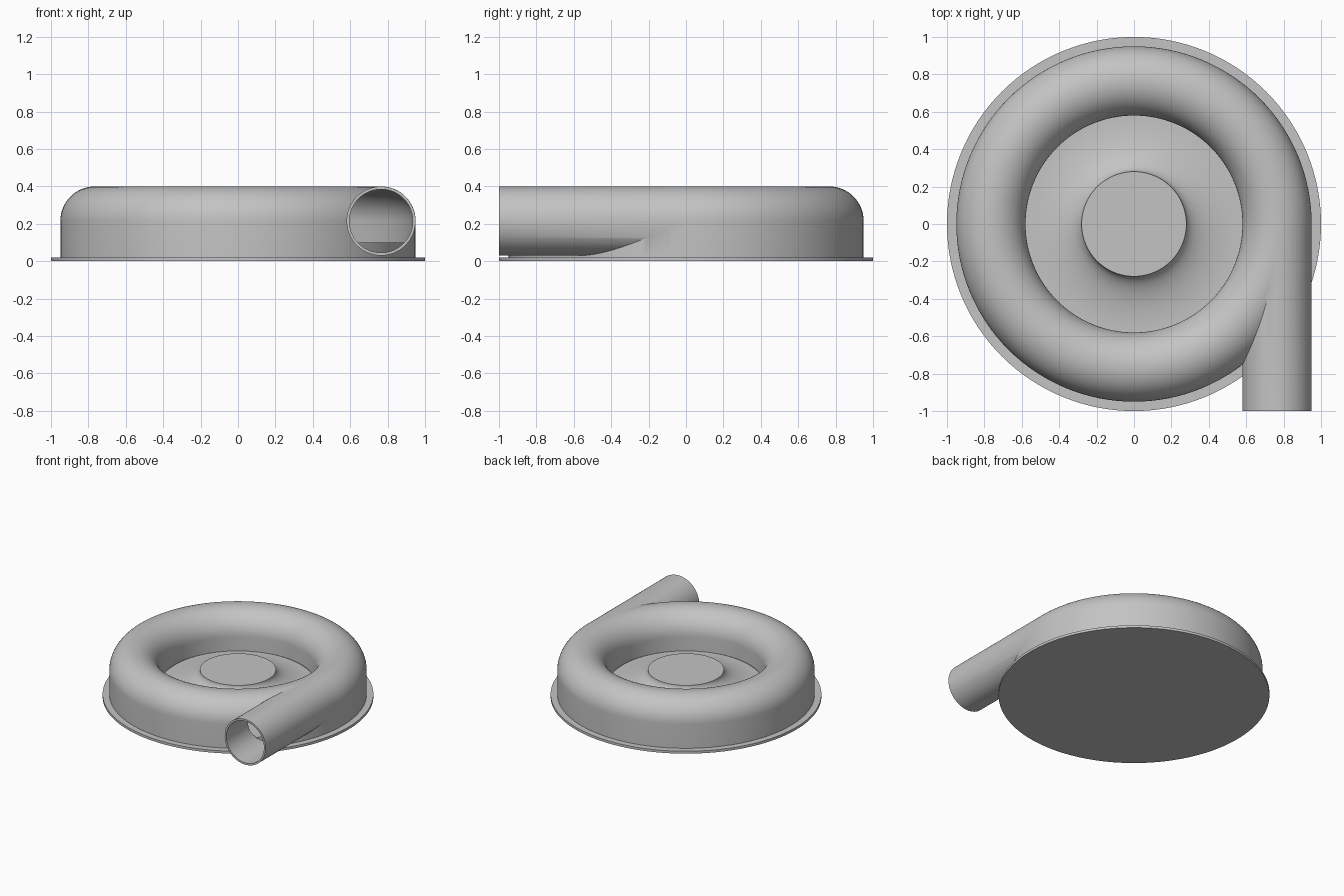
import bpy
import bmesh
from math import pi, sin, cos, radians
from mathutils import Matrix, Vector

cube = bpy.data.objects.get("Cube")
if cube:
    bpy.data.objects.remove(cube, do_unlink=True)

GREY = (0.55, 0.55, 0.55, 1)
mat = bpy.data.materials.new("light grey")
mat.use_nodes = True
mat.diffuse_color = GREY
mat.node_tree.nodes["Principled BSDF"].inputs["Base Color"].default_value = GREY

TUBE_R, TUBE_Z, OUTER = 0.185, 0.215, 0.95
MID = OUTER - TUBE_R
WALL = 0.015
FLOOR = 0.1


def finish(bm, name):
    bmesh.ops.remove_doubles(bm, verts=bm.verts, dist=1e-5)
    bmesh.ops.recalc_face_normals(bm, faces=bm.faces)
    mesh = bpy.data.meshes.new(name)
    bm.to_mesh(mesh)
    bm.free()
    mesh.materials.append(mat)
    obj = bpy.data.objects.new(name, mesh)
    bpy.context.collection.objects.link(obj)
    return obj


def revolve(name, profile, closed=False, steps=128):
    bm = bmesh.new()
    verts = [bm.verts.new((r, 0, z)) for r, z in profile]
    edges = [bm.edges.new(pair) for pair in zip(verts, verts[1:])]
    if closed:
        edges.append(bm.edges.new((verts[-1], verts[0])))
    bmesh.ops.spin(bm, geom=verts + edges, cent=(0, 0, 0), axis=(0, 0, 1),
                   angle=2 * pi, steps=steps)
    return finish(bm, name)


def ring(name, radius, bottom):
    # Arched section: straight walls below, half circle on top
    arch = [(MID + radius * cos(pi * i / 32), TUBE_Z + radius * sin(pi * i / 32))
            for i in range(33)]
    return revolve(name, [(MID + radius, bottom)] + arch + [(MID - radius, bottom)], True)


def pipe(name, radius, front, back):
    bm = bmesh.new()
    place = Matrix.Translation(Vector((MID, (front + back) / 2, TUBE_Z)))
    bmesh.ops.create_cone(bm, cap_ends=True, segments=64, radius1=radius, radius2=radius,
                          depth=back - front, matrix=place @ Matrix.Rotation(pi / 2, 4, "X"))
    return finish(bm, name)


def combine(target, other, operation):
    other.hide_render = True
    mod = target.modifiers.new(operation.lower(), "BOOLEAN")
    mod.operation, mod.object, mod.solver = operation, other, "EXACT"
    bpy.context.view_layer.objects.active = target
    bpy.ops.object.modifier_apply(modifier=mod.name)
    bpy.data.objects.remove(other, do_unlink=True)


# Hollow ring housing with a tangential outlet pipe
housing = ring("ring_housing", TUBE_R, 0.015)
combine(housing, pipe("outlet_pipe", TUBE_R - 0.0005, -1, 0), "UNION")
combine(housing, ring("ring_cavity", TUBE_R - WALL, -0.1), "DIFFERENCE")
combine(housing, pipe("pipe_bore", TUBE_R - WALL - 0.0005, -1.1, 0), "DIFFERENCE")

# Base flange
flange = revolve("base_flange", [(0, 0), (1, 0), (1, 0.02), (0, 0.02)])

# Raised floor inside the housing
floor = revolve("inner_floor", [(0, 0.01), (0.94, 0.01), (0.94, FLOOR), (0, FLOOR)])

# Flared hub with a flat top
HUB_R, HUB_EDGE, HUB_TOP = 0.28, 0.57, 0.22
flare = [(HUB_EDGE - (HUB_EDGE - HUB_R) * cos(pi / 2 * i / 20),
          HUB_TOP - (HUB_TOP - FLOOR - 0.005) * sin(pi / 2 * i / 20)) for i in range(21)]
hub = revolve("flared_hub", [(0, HUB_TOP)] + flare + [(HUB_EDGE, FLOOR - 0.01), (0, FLOOR - 0.01)])

# Smooth shading with sharp edges kept
bpy.ops.object.select_all(action="DESELECT")
for obj in (housing, flange, floor, hub):
    obj.select_set(True)
bpy.context.view_layer.objects.active = housing
bpy.ops.object.shade_smooth_by_angle(angle=radians(30))
